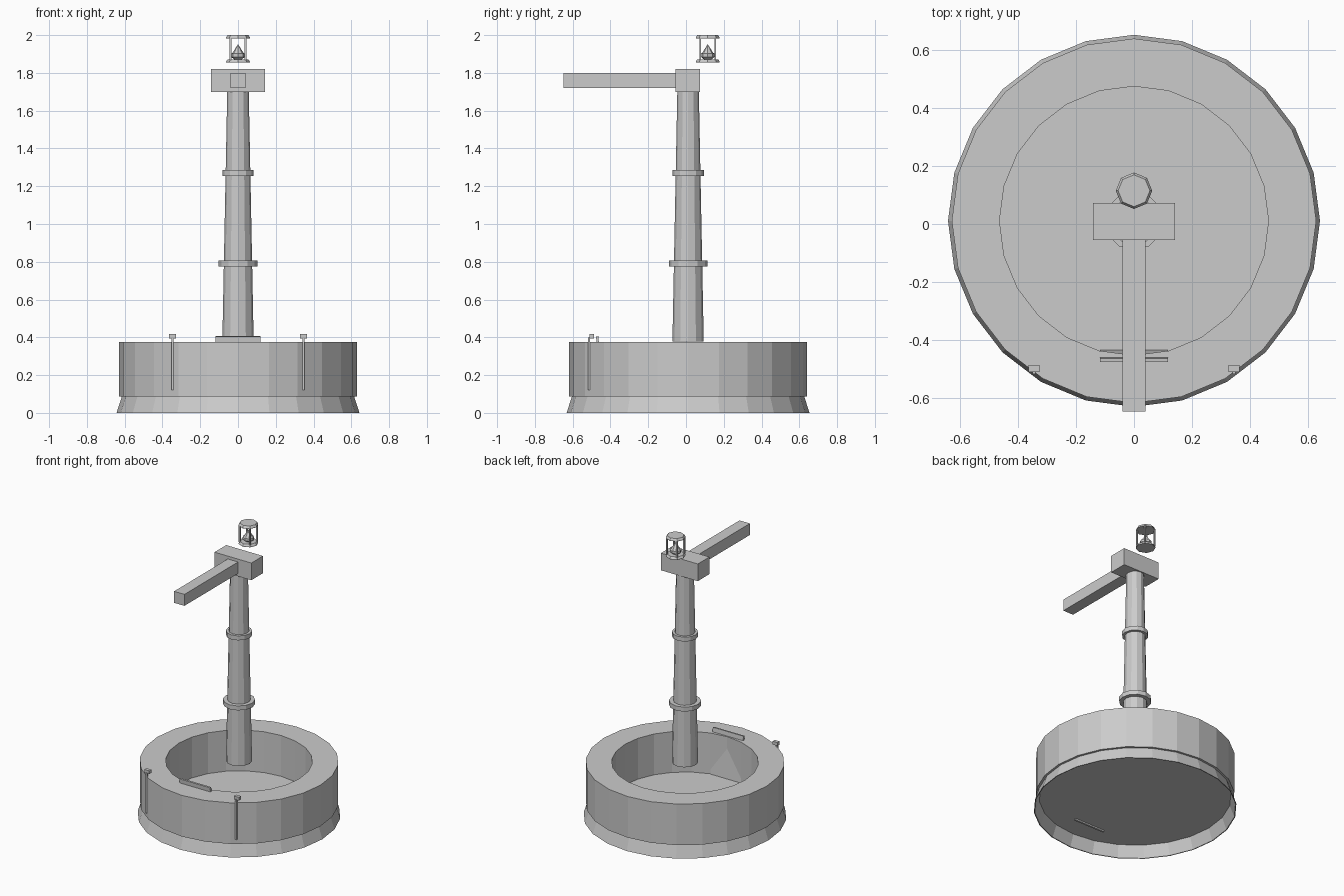
import bpy, bmesh, math
from mathutils import Matrix, Vector

if "Cube" in bpy.data.objects:
    bpy.data.objects.remove(bpy.data.objects["Cube"])

CY = 0.011          # centre of the basin and column in y
LY = 0.115          # centre of the lantern in y

grey = bpy.data.materials.new("stone_grey")
grey.diffuse_color = (0.6, 0.6, 0.6, 1)
grey.use_nodes = True
grey.node_tree.nodes["Principled BSDF"].inputs["Base Color"].default_value = grey.diffuse_color


def finish(name, bm):
    bmesh.ops.remove_doubles(bm, verts=bm.verts, dist=1e-5)
    bmesh.ops.recalc_face_normals(bm, faces=bm.faces)
    mesh = bpy.data.meshes.new(name)
    bm.to_mesh(mesh)
    bm.free()
    mesh.materials.append(grey)
    ob = bpy.data.objects.new(name, mesh)
    bpy.context.collection.objects.link(ob)
    return ob


def lathe(name, profile, sides, cy, closed=False):
    """Spin (radius, z) points about a vertical axis through (0, cy)."""
    bm = bmesh.new()
    rings = []
    for r, z in profile:
        if r == 0:
            rings.append([bm.verts.new((0, cy, z))] * sides)
        else:
            rings.append([bm.verts.new((r * math.cos(math.tau * i / sides),
                                        cy + r * math.sin(math.tau * i / sides), z))
                          for i in range(sides)])
    pairs = list(zip(rings, rings[1:]))
    if closed:
        pairs.append((rings[-1], rings[0]))
    for a, b in pairs:
        for i in range(sides):
            j = (i + 1) % sides
            corners = list(dict.fromkeys((a[i], a[j], b[j], b[i])))
            if len(corners) > 2:
                bm.faces.new(corners)
    return finish(name, bm)


def box(name, x, y, z, tilt=0.0):
    """Box from (min, max) ranges, tilted about x through its centre."""
    size = [r[1] - r[0] for r in (x, y, z)]
    mid = Vector([(r[0] + r[1]) / 2 for r in (x, y, z)])
    bm = bmesh.new()
    bmesh.ops.create_cube(bm, size=1, matrix=Matrix.Translation(mid)
                          @ Matrix.Rotation(tilt, 4, 'X') @ Matrix.Diagonal((*size, 1)))
    return finish(name, bm)


# basin: flared hollow foot with floor, and the thick wall on it
lathe("foot_and_floor", [(0, 0.09), (0.614, 0.09), (0.643, 0), (0.637, 0),
                         (0.608, 0.08), (0, 0.08)], 24, CY)
lathe("basin_wall", [(0.63, 0.088), (0.63, 0.375), (0.465, 0.375), (0.465, 0.088)],
      24, CY, closed=True)

# slanted panel set into the front wall
box("slanted_panel", (-0.118, 0.118), (-0.461, -0.449), (0.068, 0.406),
    tilt=math.atan2(0.03, 0.33))

# two thin spouts with pipes on the front of the wall
for side, label in ((-1, "left"), (1, "right")):
    x = side * 0.346
    box(f"{label}_pipe", (x - 0.005, x + 0.005), (-0.518, -0.508), (0.12, 0.4))
    box(f"{label}_pipe_head", (x - 0.019, x + 0.019), (-0.512, -0.488), (0.395, 0.418))

# tapered column with two collars
lathe("column", [(0, 0.377), (0.083, 0.377), (0.057, 1.70), (0, 1.70)], 12, CY)
for name, r, z in (("lower_collar", 0.102, 0.775), ("upper_collar", 0.083, 1.255)):
    lathe(name, [(0, z), (r, z), (r, z + 0.031), (0, z + 0.031)], 12, CY)

# head block and arm
box("head_block", (-0.142, 0.142), (-0.056, 0.073), (1.70, 1.82))
box("arm", (-0.04, 0.04), (-0.648, -0.05), (1.72, 1.80))

# lantern: base, cap, four posts and the burner inside
for name, z in (("lantern_base", 1.855), ("lantern_cap", 1.983)):
    lathe(name, [(0, z), (0.063, z), (0.063, z + 0.005),
                 (0.055, z + 0.017), (0, z + 0.017)], 8, LY)
for i in range(4):
    a = math.pi / 4 + i * math.pi / 2
    x, y = 0.056 * math.cos(a), LY + 0.056 * math.sin(a)
    box(f"lantern_post_{i + 1}", (x - 0.005, x + 0.005), (y - 0.005, y + 0.005), (1.868, 1.986))
lathe("lantern_burner", [(0, 1.87), (0.018, 1.87), (0.037, 1.885), (0.037, 1.902),
                         (0.03, 1.905), (0, 1.952)], 8, LY)
